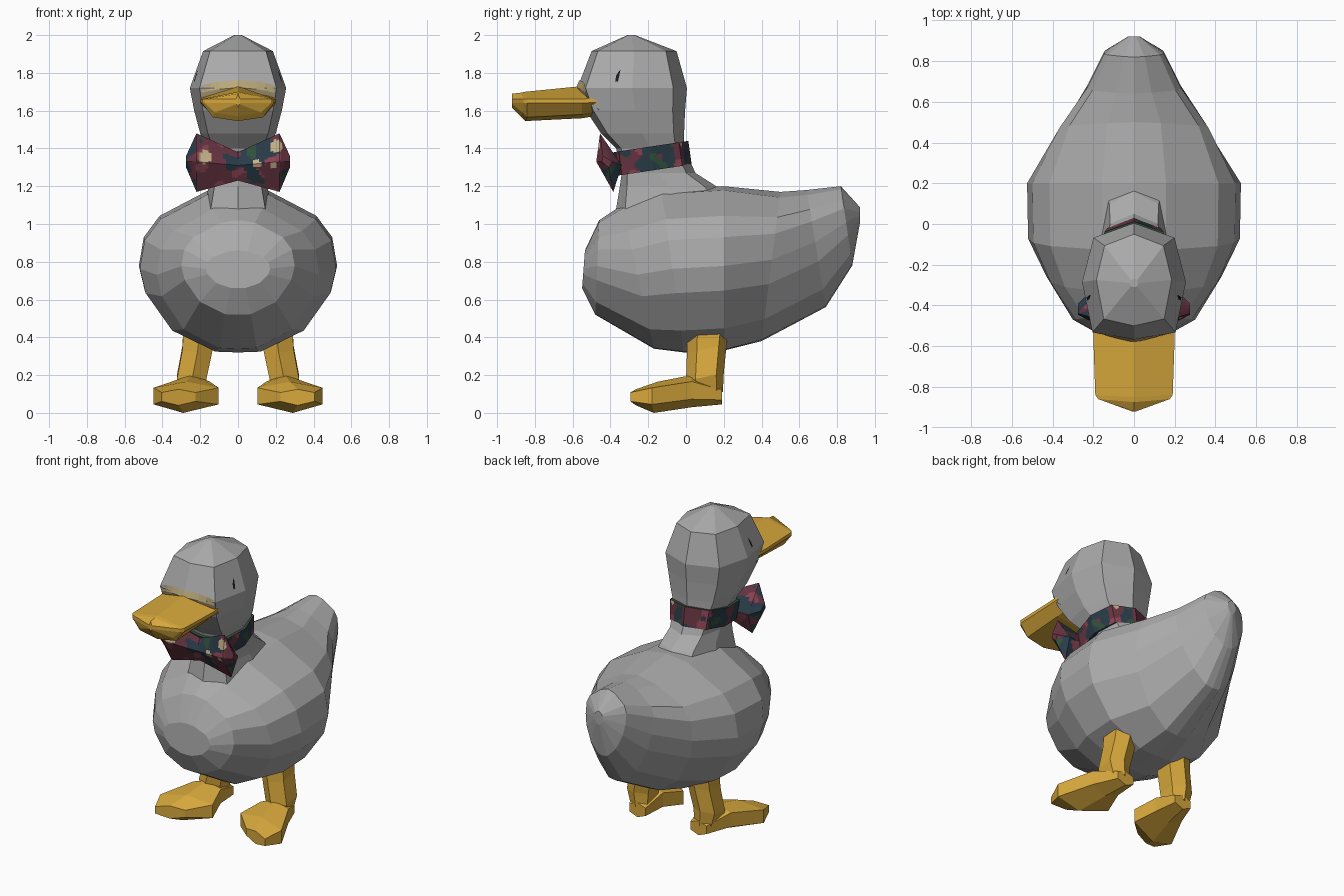
import bpy, bmesh
from mathutils import Vector, noise
from mathutils.bvhtree import BVHTree

if "Cube" in bpy.data.objects:
    bpy.data.objects.remove(bpy.data.objects["Cube"])


def mat(name, r, g, b):
    m = bpy.data.materials.new(name)
    m.diffuse_color = (r, g, b, 1)
    m.use_nodes = True
    m.node_tree.nodes["Principled BSDF"].inputs["Base Color"].default_value = m.diffuse_color
    return m


GREY = mat("feather grey", .40, .40, .40)
GOLD = mat("beak gold", .68, .39, .045)
TAN = mat("soft tan", .50, .40, .20)
DARK = mat("eye black", .01, .01, .012)
SCARF = [mat("navy", .022, .045, .065), mat("burgundy", .14, .035, .055),
         mat("rose", .27, .06, .09), mat("leaf green", .03, .08, .045),
         mat("cream", .58, .46, .26)]


def finish(name, bm, mats):
    bmesh.ops.recalc_face_normals(bm, faces=bm.faces)
    me = bpy.data.meshes.new(name)
    bm.to_mesh(me)
    bm.free()
    for m in mats:
        me.materials.append(m)
    ob = bpy.data.objects.new(name, me)
    bpy.context.collection.objects.link(ob)
    return ob


def loft(rings):
    """Skin a list of closed rings and cap both ends."""
    bm = bmesh.new()
    vs = [[bm.verts.new(p) for p in r] for r in rings]
    n = len(vs[0])
    for a, b in zip(vs, vs[1:]):
        for i in range(n):
            j = (i + 1) % n
            bm.faces.new((a[i], a[j], b[j], b[i]))
    bm.faces.new(vs[0])
    bm.faces.new(vs[-1])
    return bm


def mirrored(half):
    """Complete a half profile whose ends lie on the centre line."""
    return half + [(-x, t) for x, t in half[-2:0:-1]]


def pattern(bm, bias, spots):
    """Blotchy cloth: fine faces coloured by noise, plus cream spots (x, y, z, radius)."""
    bmesh.ops.subdivide_edges(bm, edges=bm.edges[:], cuts=13, use_grid_fill=True)
    for f in bm.faces:
        c = f.calc_center_median()
        a = noise.noise(c * 10 + Vector((3, 1, 7))) + bias(c)
        b = noise.noise(c * 13 + Vector((20, 5, 2)))
        cream = any((c - Vector(s[:3])).length < s[3] for s in spots)
        f.material_index = (4 if cream else 2 if a > 0 and b > .2 else 1 if a > 0 else
                            3 if b < -.3 else 0)


# body: tilted sections from breast to tail (top y,z / bottom y,z / half width / tail blend)
BODY = mirrored([(0, 1), (.3, .95), (.79, .64), (.95, .38), (1, .03),
                 (.94, -.27), (.67, -.73), (.23, -.99), (0, -1)])
TAIL = mirrored([(0, 1), (.4, .9), (.9, .68), (1, .5), (.95, .15),
                 (.85, -.2), (.55, -.68), (.22, -.97), (0, -1)])
sections = [(-.535, .86, -.55, .66, .17, 0), (-.46, 1.02, -.48, .52, .30, 0),
            (-.34, 1.1, -.17, .34, .43, 0), (-.13, 1.18, -.01, .32, .52, 0),
            (.2, 1.2, .2, .33, .525, 0), (.5, 1.17, .40, .38, .375, .5),
            (.64, 1.18, .74, .56, .235, .7), (.82, 1.2, .88, .78, .15, .5),
            (.92, 1.09, .92, 1.0, .03, 0)]
rings = []
for yt, zt, yb, zb, w, k in sections:
    shape = [Vector(p).lerp(Vector(q), k) for p, q in zip(BODY, TAIL)]
    rings.append([(x * w, yb + (yt - yb) * (t + 1) / 2, zb + (zt - zb) * (t + 1) / 2)
                  for x, t in shape])
finish("body", loft(rings), [GREY])

# head and neck: stacked octagons (z, front y, back y, half width)
OCT = mirrored([(0, 1), (.78, .75), (1, 0), (.8, -.85), (0, -1)])


def stack(levels, tilt=0):
    return loft([[(x * w, (f + b) / 2 + t * (b - f) / 2, z + tilt * t) for x, t in OCT]
                 for z, f, b, w in levels])


head = finish("head_and_neck", stack([
    (1.08, -.37, .27, .18), (1.2, -.35, .16, .155), (1.27, -.34, .05, .15),
    (1.40, -.37, -.01, .165), (1.48, -.45, -.01, .2), (1.6, -.53, -.005, .232),
    (1.72, -.575, .005, .255), (1.915, -.50, -.05, .185), (2.0, -.31, -.27, .02)]), [GREY])

# neck band, tilted up toward the back: navy, turning burgundy at the back
band = stack([(1.285, -.37, .03, .168), (1.41, -.385, .012, .185)], .03)
pattern(band, lambda c: .25 if c.y > -.06 else -.1, [(.12, -.02, 1.43, .02)])
finish("neck_band", band, SCARF)


# bow: four-sided sections along x (x, top, front, bottom, back as y,z)
def bow_ring(x, top, front, bottom, back):
    return [(x, *p) for p in (top, front, bottom, back)]


mid = ((-.40, 1.38), (-.44, 1.31), (-.40, 1.23), (-.34, 1.31))
loop = ((-.455, 1.48), (-.475, 1.33), (-.385, 1.17), (-.34, 1.31))
end = ((-.44, 1.36), (-.445, 1.33), (-.41, 1.30), (-.39, 1.33))
bow = loft([bow_ring(x, *s) for x, s in
            ((-.275, end), (-.22, loop), (0, mid), (.22, loop), (.275, end))])
pattern(bow, lambda c: -.1 if abs(c.x) > .225 else -.2 if c.x > .1 and c.z > 1.3 else .2,
        [(.2, -.46, 1.41, .035), (-.175, -.46, 1.355, .035),
         (.1, -.45, 1.32, .022), (.19, -.46, 1.31, .022)])
finish("bow", bow, SCARF)

# beak: flat wedge with a blunt pointed tip
rings = []
for yc, ye, top, side, bot, w in ((-.46, -.46, 1.735, 1.655, 1.575, .2),
                                  (-.55, -.55, 1.73, 1.65, 1.56, .2),
                                  (-.85, -.84, 1.70, 1.65, 1.545, .19),
                                  (-.875, -.86, 1.695, 1.65, 1.57, .175),
                                  (-.92, -.92, 1.69, 1.65, 1.615, .01)):
    rings.append([(x * w, yc + (ye - yc) * abs(x), z) for x, z in mirrored(
        [(0, top), (1, side + .012), (1, side - .01), (.7, bot + .02), (0, bot)])])
finish("beak", loft(rings), [GOLD])

# painted details projected onto the head as thin skins
tree = BVHTree.FromPolygons([v.co for v in head.data.vertices],
                            [list(p.vertices) for p in head.data.polygons])


def decal(name, rows, origin, direction, material):
    d = Vector(direction)
    bm = bmesh.new()
    grid = []
    for row in rows:
        line = []
        for p in row:
            hit = tree.ray_cast(origin(*p), d)[0]
            line.append(bm.verts.new(hit - d * .006))
        grid.append(line)
    for a, b in zip(grid, grid[1:]):
        for i in range(len(a) - 1):
            bm.faces.new((a[i], a[i + 1], b[i + 1], b[i]))
    finish(name, bm, [material])


for s, side in ((1, "left"), (-1, "right")):
    decal(side + "_eye", [[(-.375, 1.755), (-.36, 1.755)], [(-.37, 1.785), (-.352, 1.79)],
                          [(-.355, 1.81), (-.347, 1.815)]],
          lambda y, z: Vector((s, y, z)), (-s, 0, 0), DARK)
decal("beak_surround", [[(x * .0485, z - .0016 * x * x) for x in range(-4, 5)]
                        for z in (1.63, 1.67, 1.70, 1.72, 1.76)],
      lambda x, z: Vector((x, -2, z)), (0, 1, 0), TAN)

# legs and splayed feet
HEX = [(-1, -.5), (0, -1), (1, -.5), (1, .6), (0, 1), (-1, .6)]
for s, side in ((1, "left"), (-1, "right")):
    leg = [[(s * (cx + u * w), cy + v * d, z + .02 * v) for u, v in HEX]
           for cx, w, cy, d, z in ((.205, .085, .115, .11, .42), (.215, .08, .11, .105, .34),
                                   (.245, .078, .10, .1, .19), (.235, .06, .11, .085, .09))]
    finish(side + "_leg", loft(leg), [GOLD])
    foot = [[(s * (cx + u * w), y - .03 * u * (y < 0), (lo + hi) / 2 + v * (hi - lo) / 2)
             for u, v in HEX]
            for y, cx, w, lo, hi in ((.19, .225, .06, .045, .14), (.03, .25, .1, .03, .2),
                                     (-.15, .275, .172, .005, .165),
                                     (-.265, .315, .09, .04, .125))]
    foot[2][1] = (s * .29, -.17, 0)
    finish(side + "_foot", loft(foot), [GOLD])
